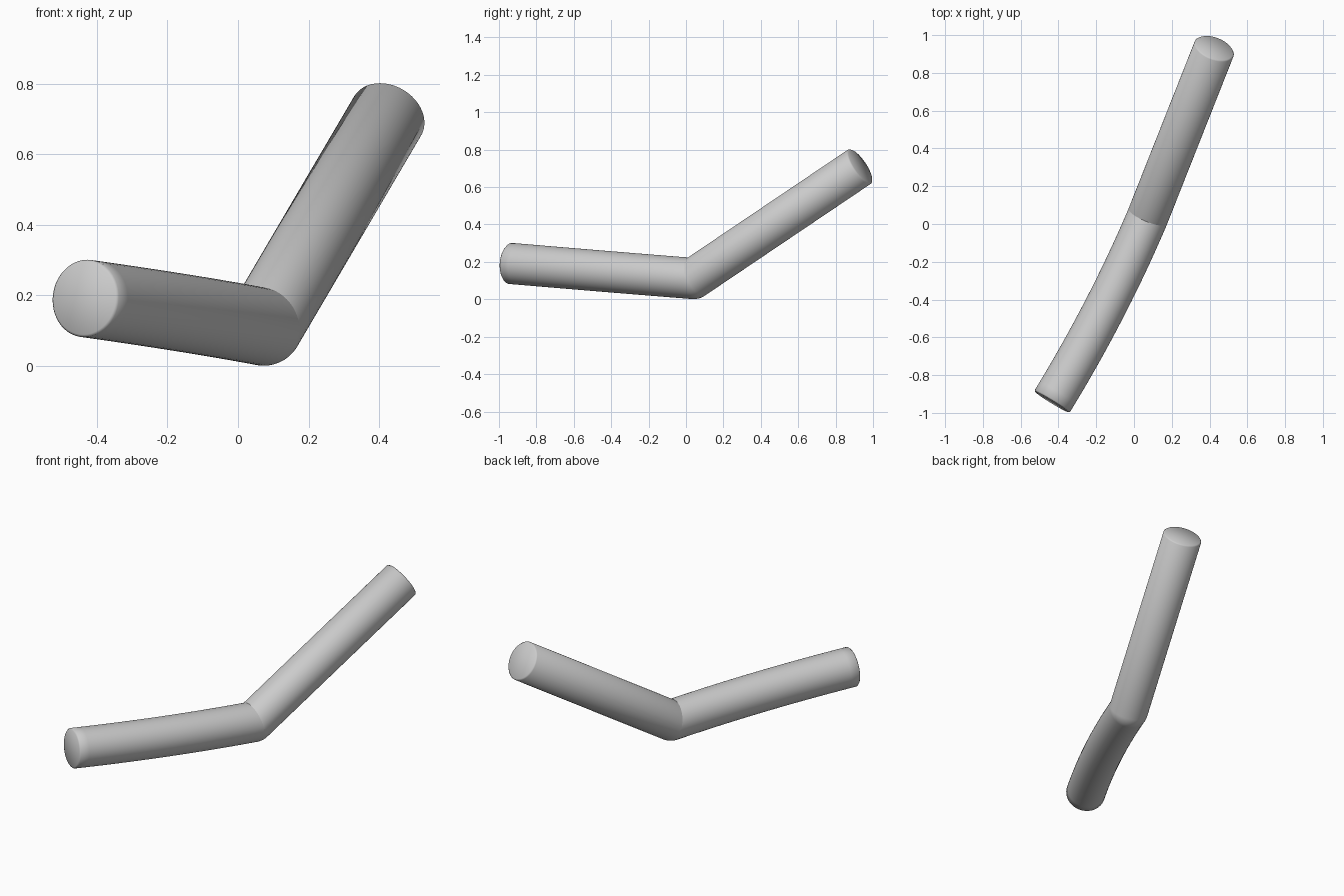
import bpy, bmesh, math
from mathutils import Vector

if "Cube" in bpy.data.objects:
    bpy.data.objects.remove(bpy.data.objects["Cube"])

R, SIDES, SOFT = 0.11, 48, 0.007
start = Vector((-0.435, -0.942, 0.192))
elbow = Vector((0.073, 0.04, 0.111))
tip = Vector((0.426, 0.932, 0.712))


def heading(deg, slope):
    a = math.radians(deg)
    return Vector((math.cos(a), math.sin(a), slope)).normalized()


# Lower half: gentle curve from the free end to the elbow
d0, d1 = heading(58.5, -0.073), heading(67, -0.073)
k = (elbow - start).length / 3
c0, c1 = start + d0 * k, elbow - d1 * k
rings = []  # (centre, direction, radius)
N = 20
for i in range(N + 1):
    t = i / N
    u = 1 - t
    p = start * u**3 + c0 * (3 * u * u * t) + c1 * (3 * u * t * t) + elbow * t**3
    d = ((c0 - start) * u * u + (c1 - c0) * (2 * u * t) + (elbow - c1) * t * t).normalized()
    rings.append((p, d, R))

# Elbow: rings pivot about one point, rounding the outside and creasing the inside
d2 = (tip - elbow).normalized()
for i in range(1, 9):
    rings.append((elbow, d1.slerp(d2, i / 8), R))

# Upper half: straight
rings.append((tip, d2, R))

# Slightly softened end rims
rings[0] = (start + d0 * SOFT, d0, R)
rings.insert(0, (start, d0, R - SOFT))
rings[-1] = (tip - d2 * SOFT, d2, R)
rings.append((tip, d2, R - SOFT))

# Sweep the circle through every ring, carrying the frame along
bm = bmesh.new()
side = d0.cross(Vector((0, 0, 1))).normalized()
prev_dir = d0
loops = []
for p, d, r in rings:
    side = prev_dir.rotation_difference(d) @ side
    up = side.cross(d).normalized()
    prev_dir = d
    loops.append([bm.verts.new(p + (side * math.cos(a) + up * math.sin(a)) * r)
                  for a in (2 * math.pi * j / SIDES for j in range(SIDES))])
for a, b in zip(loops, loops[1:]):
    for j in range(SIDES):
        n = (j + 1) % SIDES
        bm.faces.new((a[j], a[n], b[n], b[j]))
bm.faces.new(loops[0])
bm.faces.new(loops[-1])
bmesh.ops.recalc_face_normals(bm, faces=bm.faces)

mesh = bpy.data.meshes.new("bent_tube")
bm.to_mesh(mesh)
bm.free()
obj = bpy.data.objects.new("bent_tube", mesh)
bpy.context.collection.objects.link(obj)
bpy.context.view_layer.objects.active = obj
obj.select_set(True)
bpy.ops.object.shade_smooth_by_angle(angle=math.radians(50))
